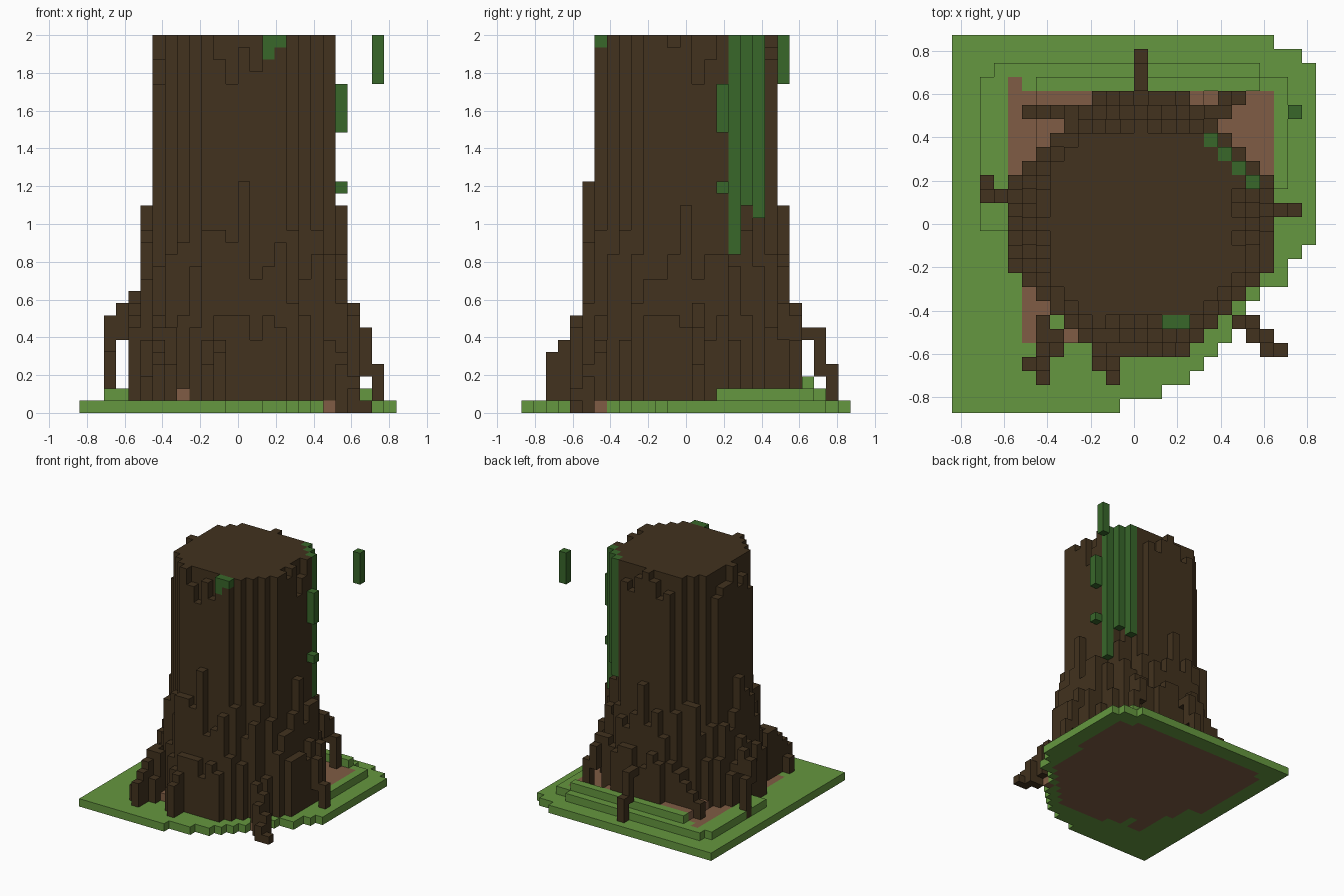
import bpy, bmesh, random
from math import hypot
from mathutils import Vector

random.seed(4)
cube = bpy.data.objects.get("Cube")
if cube:
    bpy.data.objects.remove(cube)

V = 2 / 31                      # edge of one block
TOP = 31                        # trunk height in blocks
C = 13                          # trunk centre block
cells = {}                      # block -> part name


def fill(part, xs, ys, zs):
    """Fill an inclusive range of blocks with a part."""
    for i in range(xs[0], xs[1] + 1):
        for j in range(ys[0], ys[1] + 1):
            for k in range(zs[0], zs[1] + 1):
                cells[i, j, k] = part


def column(part, i, j, low, high):
    fill(part, (i, i), (j, j), (low, high))


def in_foot(i, j):
    """True inside the round foot of the trunk."""
    dx, dy = abs(i - C), abs(j - C)
    return hypot(dx, dy) < 9 or (max(dx, dy) == 9 and min(dx, dy) <= 3)


# Lawn slab with a stepped front corner
row_width = [12, 15, 17, 18, 19, 20, 21, 21, 22, 24, 24, 25] + [26] * 13 + [25, 23]
for j, width in enumerate(row_width):
    fill("grass", (0, width - 1), (j, j), (0, 0))

# Raised lawn terrace at the back
fill("grass", (2, 23), (16, 23), (1, 1))
fill("grass", (2, 3), (13, 15), (1, 1))
fill("grass", (3, 21), (24, 24), (1, 1))
fill("grass", (6, 21), (23, 23), (2, 2))

# Bare soil around and under the trunk
fill("soil", (4, 22), (16, 22), (1, 1))
fill("soil", (4, 4), (23, 23), (1, 1))
fill("soil", (6, 17), (19, 22), (2, 2))
fill("soil", (5, 6), (5, 8), (0, 0))
column("soil", 8, 5, 0, 1)
column("soil", 20, 6, 0, 0)
for i in range(26):
    for j in range(27):
        if (i, j, 1) in cells or in_foot(i, j):
            cells[i, j, 0] = "soil"

# Trunk: round core, ragged rim on the four flats, flared jagged foot
front_rim = {11: 29, 12: 27, 13: 30, 14: 28}
right_rim = {12: 30, 14: 27, 15: 29}
for i in range(26):
    for j in range(27):
        dx, dy = abs(i - C), abs(j - C)
        d = hypot(dx, dy)
        if d < 7.65:
            height = TOP
            if j == C - 7:
                height = front_rim.get(i, TOP)
            elif i == C + 7:
                height = right_rim.get(j, TOP)
            elif max(dx, dy) == 7:
                height = random.randint(27, TOP)
            column("trunk", i, j, 1, height - 1)
        elif d < 8.6:
            spike = 16 if min(dx, dy) == 0 else random.randint(10, 14)
            column("trunk", i, j, 1, spike)
        elif in_foot(i, j):
            column("trunk", i, j, 1, random.randint(5, 8))
column("trunk", 13, 5, 1, 18)
column("trunk", 4, 14, 1, 9)
column("trunk", 6, 13, 1, TOP - 1)
column("trunk", 13, 20, 1, TOP - 1)

# Roots: x, y, lowest block, highest block
roots = [
    (13, 23, 6, 6), (13, 24, 3, 6), (13, 25, 1, 3),              # back arch
    (3, 15, 6, 8), (2, 15, 5, 7), (2, 16, 1, 5),                 # left-hand arch
    (23, 14, 3, 6), (24, 14, 1, 3),                              # right-hand arch
    (20, 6, 1, 5), (21, 6, 1, 4), (21, 5, 0, 3), (22, 5, 0, 2),
    (22, 4, 0, 1), (23, 4, 0, 0),                                # front corner
    (6, 6, 1, 6), (6, 5, 1, 6), (7, 5, 1, 6), (6, 4, 1, 5),
    (7, 4, 1, 3), (6, 3, 1, 4), (5, 3, 1, 2), (6, 2, 1, 3),      # front side
    (11, 3, 1, 5), (11, 2, 1, 4), (10, 3, 1, 3),                 # front middle
    (8, 21, 1, 6), (7, 21, 1, 5), (6, 21, 1, 4), (5, 21, 1, 3),  # back side
    (17, 21, 1, 7), (18, 21, 1, 8), (19, 21, 6, 8),
    (19, 22, 5, 7), (20, 22, 2, 5),                              # back corner arch
]
for i, j, low, high in roots:
    column("roots", i, j, low, high)

# Hanging vines
column("vines", 18, 19, 16, 30)
column("vines", 19, 18, 17, 30)
column("vines", 20, 17, 13, 30)
column("vines", 21, 16, 23, 26)
column("vines", 21, 16, 18, 18)
column("vines", 24, 21, 27, 30)
column("vines", 15, 6, 29, 30)
column("vines", 16, 6, 30, 30)


def material(name, colour):
    m = bpy.data.materials.new(name)
    m.use_nodes = True
    m.diffuse_color = (*colour, 1)
    bsdf = next(n for n in m.node_tree.nodes if n.type == "BSDF_PRINCIPLED")
    bsdf.inputs["Base Color"].default_value = (*colour, 1)
    bsdf.inputs["Roughness"].default_value = 0.9
    return m


bark = material("dark bark", (0.054, 0.032, 0.013))
paint = {
    "grass": material("grass green", (0.13, 0.31, 0.05)),
    "soil": material("brown soil", (0.215, 0.108, 0.058)),
    "trunk": bark,
    "roots": bark,
    "vines": material("vine green", (0.04, 0.135, 0.023)),
}


def build(part):
    """Make one object from the exposed sides of a part's blocks."""
    bm = bmesh.new()
    for cell, owner in cells.items():
        if owner != part:
            continue
        base = Vector(cell) + Vector((0.5, 0.5, 0.5))
        for axis in range(3):
            for sign in (-1, 1):
                n = Vector((0, 0, 0))
                n[axis] = sign
                beside = tuple(int(a + b) for a, b in zip(cell, n))
                if beside in cells:
                    continue
                u = Vector((0, 0, 0))
                u[(axis + 1) % 3] = 0.5
                w = n.cross(u)
                mid = base + n / 2
                corners = (mid - u - w, mid + u - w, mid + u + w, mid - u + w)
                bm.faces.new([bm.verts.new((p - Vector((13, 13.5, 0))) * V)
                              for p in corners])
    bmesh.ops.remove_doubles(bm, verts=bm.verts, dist=V / 100)
    bmesh.ops.dissolve_limit(bm, angle_limit=0.01, verts=bm.verts, edges=bm.edges)
    mesh = bpy.data.meshes.new(part)
    bm.to_mesh(mesh)
    bm.free()
    mesh.materials.append(paint[part])
    bpy.context.collection.objects.link(bpy.data.objects.new(part, mesh))


for part in paint:
    build(part)
